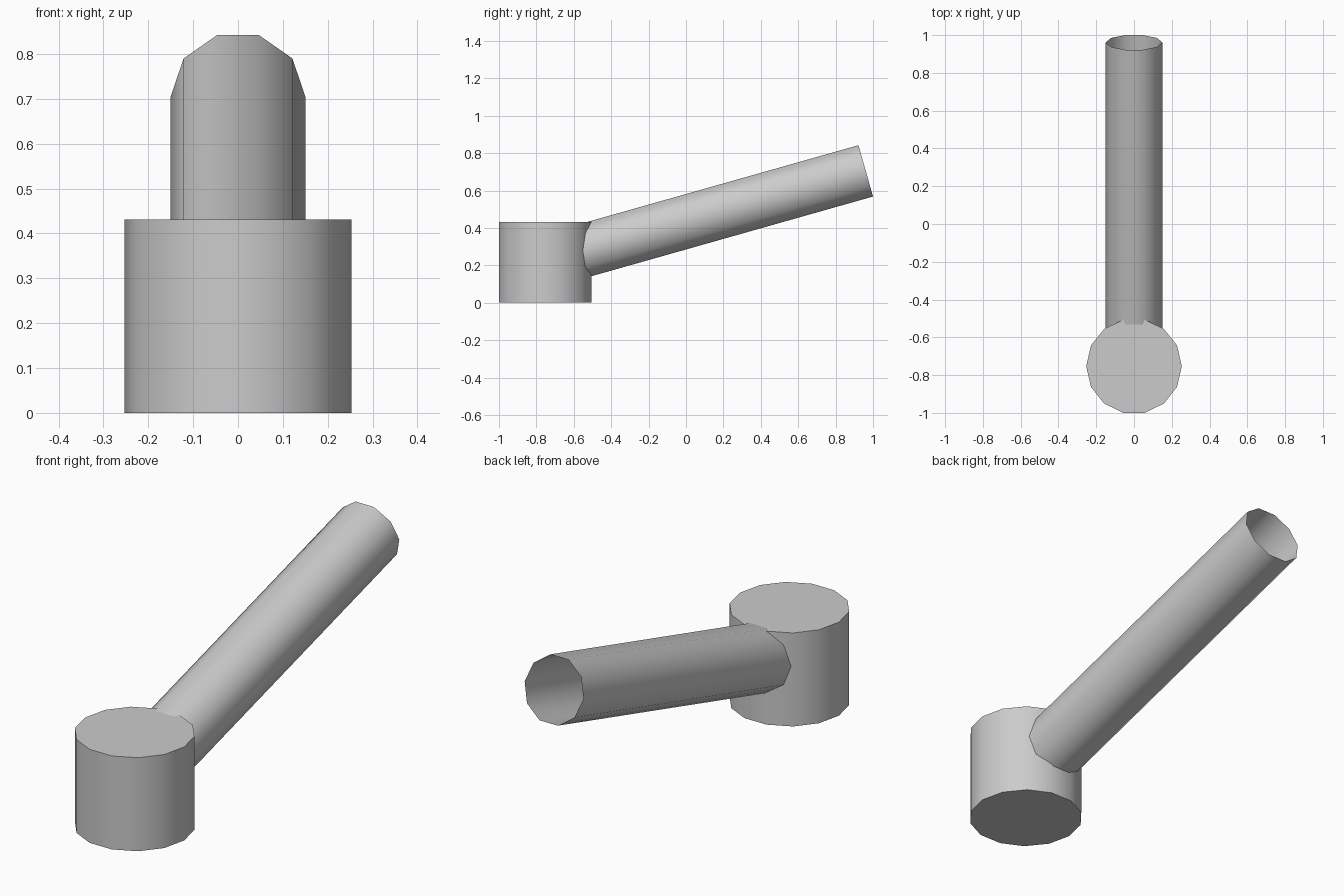
import bpy, math
from mathutils import Vector

if "Cube" in bpy.data.objects:
    bpy.data.objects.remove(bpy.data.objects["Cube"])

grey = bpy.data.materials.new("grey")
grey.diffuse_color = (0.6, 0.6, 0.6, 1)
grey.use_nodes = True
grey.node_tree.nodes["Principled BSDF"].inputs["Base Color"].default_value = grey.diffuse_color


def cylinder(name, start, end, radius, sides, fill):
    """Smooth-sided cylinder from start to end, with a corner on each x side."""
    start, end = Vector(start), Vector(end)
    axis = end - start
    bpy.ops.mesh.primitive_cylinder_add(
        vertices=sides, radius=radius, depth=axis.length, end_fill_type=fill)
    ob = bpy.context.object
    ob.name = name
    # put a corner on the x axis, then tilt about x
    for v in ob.data.vertices:
        v.co.x, v.co.y = v.co.y, -v.co.x
    ob.location = (start + end) / 2
    ob.rotation_euler.x = -math.atan2(axis.y, axis.z)
    ob.data.materials.append(grey)
    bpy.ops.object.shade_smooth_by_angle(angle=math.radians(40))
    return ob


# upright closed drum
cylinder("drum", (0, -0.753, 0), (0, -0.753, 0.431), 0.253, 14, 'NGON')

# open, hollow tube rising backwards from the middle of the drum
cylinder("tube", (0, -0.753, 0.22), (0, 0.961, 0.705), 0.15, 10, 'NOTHING')
